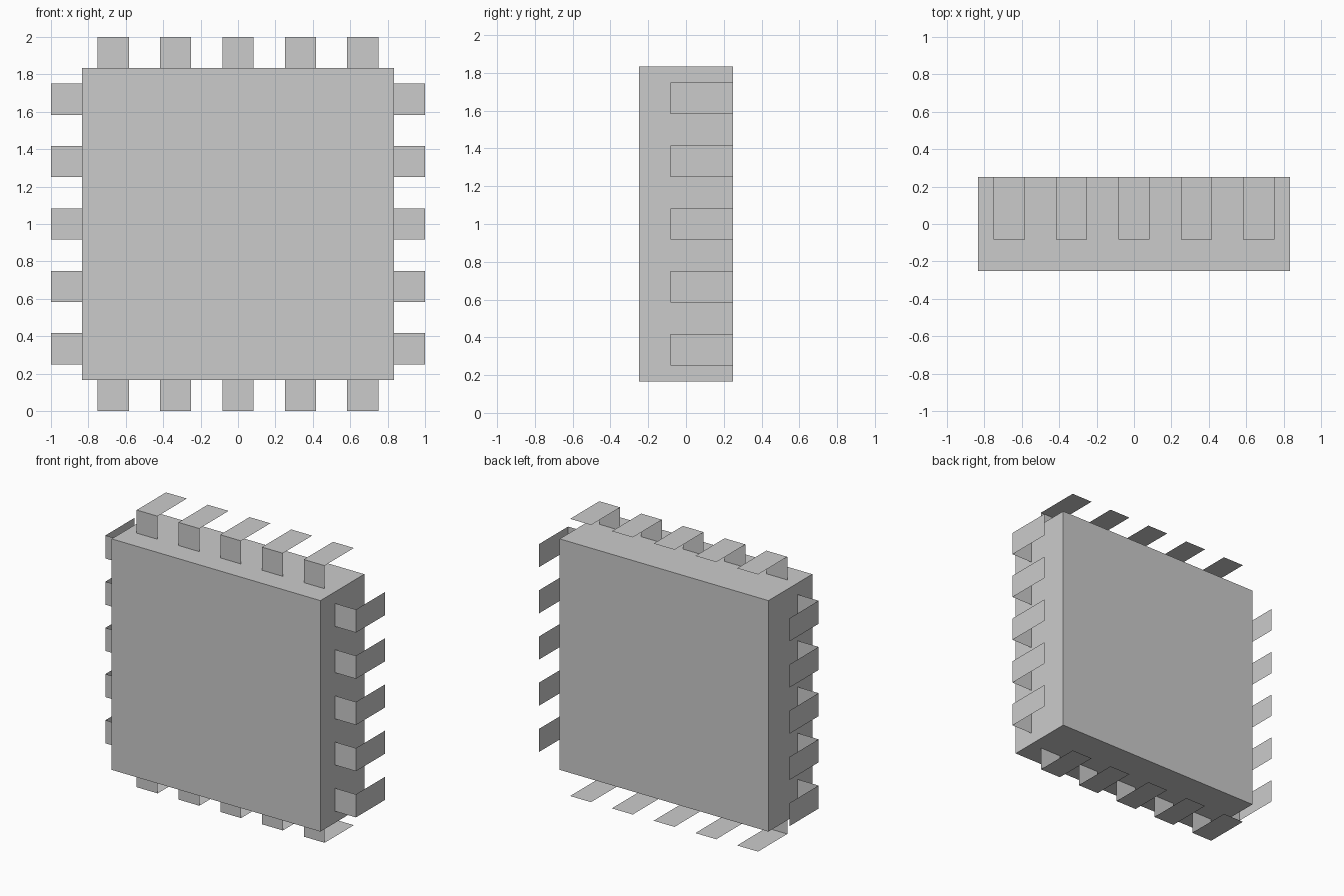
import bpy, bmesh
from math import pi
from mathutils import Matrix, Vector

if "Cube" in bpy.data.objects:
    bpy.data.objects.remove(bpy.data.objects["Cube"])

U = 1 / 6                  # grid module of the chip
CENTRE = Vector((0, 0, 1))


def finish(name, bm):
    mesh = bpy.data.meshes.new(name)
    bm.to_mesh(mesh)
    bm.free()
    obj = bpy.data.objects.new(name, mesh)
    obj.location = CENTRE
    bpy.context.collection.objects.link(obj)
    return obj


# Square package body
bm = bmesh.new()
bmesh.ops.create_cube(bm, size=1, matrix=Matrix.Diagonal((10 * U, 3 * U, 10 * U, 1)))
finish("chip_body", bm)


# Row of five thin sheet leads: shoulder out from the body, then foot bent to the back
def lead_row(name, angle):
    bm = bmesh.new()
    profile = [(5 * U, -U / 2), (6 * U, -U / 2), (6 * U, 1.5 * U)]
    for i in range(-2, 3):
        z = 2 * U * i
        low = [bm.verts.new((x, y, z - U / 2)) for x, y in profile]
        high = [bm.verts.new((x, y, z + U / 2)) for x, y in profile]
        for k in range(2):
            bm.faces.new((low[k], low[k + 1], high[k + 1], high[k]))
    obj = finish(name, bm)
    obj.rotation_euler = (0, angle, 0)


for n, side in enumerate(("right", "bottom", "left", "top")):
    lead_row(side + "_leads", n * pi / 2)
